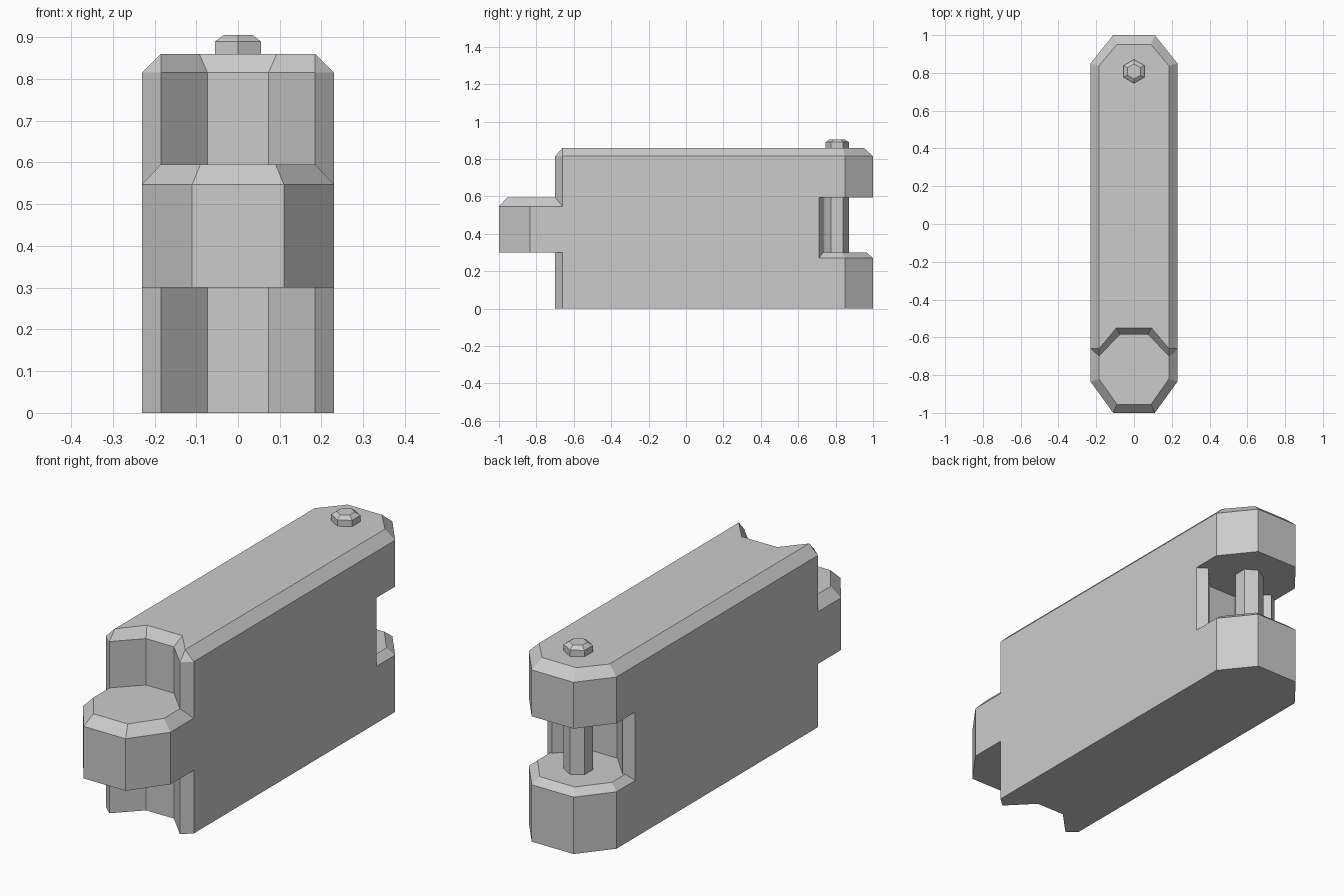
import bpy, bmesh, math

cube = bpy.data.objects.get("Cube")
if cube:
    bpy.data.objects.remove(cube, do_unlink=True)

GREY = (0.6, 0.6, 0.6, 1)
mat = bpy.data.materials.new("plain grey")
mat.use_nodes = True
mat.diffuse_color = GREY
mat.node_tree.nodes["Principled BSDF"].inputs["Base Color"].default_value = GREY


def mirrored(half, z):
    """Close a half outline on x > 0 into a full ring; z is one height or one per point."""
    zs = z if isinstance(z, list) else [z] * len(half)
    right = [(x, y, h) for (x, y), h in zip(half, zs)]
    return right + [(-x, y, h) for x, y, h in reversed(right)]


def loft(name, rings):
    """Join rings of equal length with side faces and cap both ends."""
    bm = bmesh.new()
    loops = [[bm.verts.new(p) for p in ring] for ring in rings]
    n = len(loops[0])
    for low, high in zip(loops, loops[1:]):
        for i in range(n):
            j = (i + 1) % n
            bm.faces.new((low[i], low[j], high[j], high[i]))
    bm.faces.new(loops[0])
    bm.faces.new(loops[-1])
    bmesh.ops.remove_doubles(bm, verts=bm.verts, dist=0.0001)
    bmesh.ops.recalc_face_normals(bm, faces=bm.faces)
    mesh = bpy.data.meshes.new(name)
    bm.to_mesh(mesh)
    bm.free()
    mesh.materials.append(mat)
    obj = bpy.data.objects.new(name, mesh)
    bpy.context.collection.objects.link(obj)
    return obj


# Link body: hollowed front end, pointed back end, chamfered top
side = [(0.073, -0.585), (0.185, -0.70), (0.23, -0.66), (0.23, 0.85), (0.11, 1.0)]
top = [(0.093, -0.55), (0.185, -0.66), (0.185, -0.66), (0.185, 0.838), (0.09, 0.95)]
body = loft("link_body", [mirrored(side, 0), mirrored(side, 0.815), mirrored(top, 0.86)])

# Slot cutter: hollowed inner wall, and a sloped rim that chamfers the lower jaw
wall = [(0.073, 0.62), (0.185, 0.74)]
outer = wall + [(0.265, 0.687), (0.265, 0.865), (0.128, 1.035)]
inner = wall + [(0.195, 0.7334), (0.195, 0.835), (0.092, 0.965)]
cutter = loft("slot_cutter", [
    mirrored(outer, 0.595),
    mirrored(outer, [0.3, 0.3, 0.24, 0.24, 0.24]),
    mirrored(inner, 0.3),
])
cutter.hide_render = True
cut = body.modifiers.new("slot", 'BOOLEAN')
cut.operation = 'DIFFERENCE'
cut.solver = 'EXACT'
cut.object = cutter
bpy.context.view_layer.objects.active = body
bpy.ops.object.modifier_apply(modifier=cut.name)
bpy.data.objects.remove(cutter, do_unlink=True)

# Front tongue, its rear end buried in the body
tongue_side = [(0.11, -1.0), (0.23, -0.835), (0.23, -0.66), (0.12, -0.53)]
tongue_top = [(0.09, -0.955), (0.185, -0.82), (0.185, -0.64), (0.12, -0.53)]
loft("front_tongue", [mirrored(tongue_side, 0.3), mirrored(tongue_side, 0.547),
                      mirrored(tongue_top, 0.595)])


# Hexagonal hinge pin with a chamfered head
def hexagon(radius, z):
    return [(radius * math.sin(i * math.pi / 3), 0.808 + radius * math.cos(i * math.pi / 3), z)
            for i in range(6)]


loft("hinge_pin", [hexagon(0.063, 0.28), hexagon(0.063, 0.89), hexagon(0.04, 0.905)])
